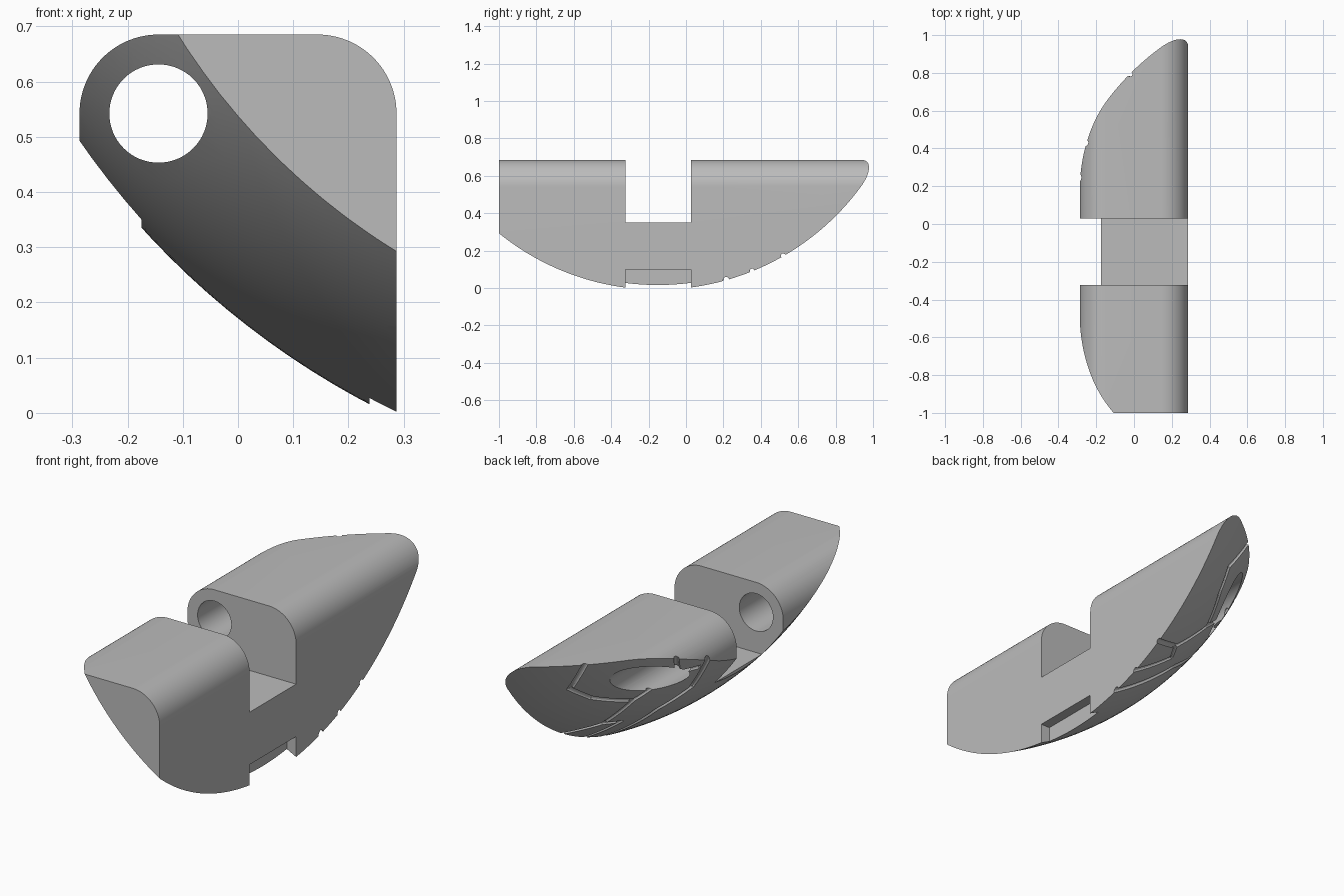
import bpy
import bmesh
import math
from mathutils import Matrix, Vector

cube = bpy.data.objects.get("Cube")
if cube:
    bpy.data.objects.remove(cube, do_unlink=True)

HALF, TOP, ROUND = 0.287, 0.685, 0.143      # bar section
BALL, RADIUS = Vector((0.932, -0.151, 1.338)), 1.4935   # curved underside
SLOT = (-0.323, 0.028)                      # slot extent along the bar

grey = bpy.data.materials.new("neutral_grey")
grey.use_nodes = True
colour = (0.5, 0.5, 0.5, 1)
grey.diffuse_color = colour
grey.node_tree.nodes["Principled BSDF"].inputs["Base Color"].default_value = colour


def from_bmesh(name, bm):
    bmesh.ops.recalc_face_normals(bm, faces=bm.faces[:])
    mesh = bpy.data.meshes.new(name)
    bm.to_mesh(mesh)
    bm.free()
    mesh.materials.append(grey)
    obj = bpy.data.objects.new(name, mesh)
    bpy.context.scene.collection.objects.link(obj)
    return obj


def box(name, low, high):
    low, high = Vector(low), Vector(high)
    bm = bmesh.new()
    place = Matrix.Translation((low + high) / 2) @ Matrix.Diagonal((*(high - low), 1))
    bmesh.ops.create_cube(bm, size=1, matrix=place)
    return from_bmesh(name, bm)


def prism(bm, rings):
    """Closed solid through matching rings of points."""
    rings = [[bm.verts.new(p) for p in ring] for ring in rings]
    for a, b in zip(rings, rings[1:]):
        for i in range(len(a)):
            j = (i + 1) % len(a)
            bm.faces.new((a[i], a[j], b[j], b[i]))
    bm.faces.new(rings[0][::-1])
    bm.faces.new(rings[-1])


def cut(target, tool, operation="DIFFERENCE"):
    mod = target.modifiers.new(tool.name, "BOOLEAN")
    mod.object, mod.operation, mod.solver = tool, operation, "EXACT"
    bpy.context.view_layer.update()
    with bpy.context.temp_override(object=target, active_object=target):
        bpy.ops.object.modifier_apply(modifier=mod.name)
    bpy.data.objects.remove(tool, do_unlink=True)


def on_ball(x, y):
    dx, dy = x - BALL.x, y - BALL.y
    return Vector((x, y, BALL.z - math.sqrt(RADIUS**2 - dx * dx - dy * dy)))


def groove_leg(name, start, end, radius):
    """Round tube hugging the ball between two (x, y) points."""
    a, b = on_ball(*start), on_ball(*end)
    along = (b - a).normalized()
    inward = (BALL - (a + b) / 2).normalized()
    side = along.cross(inward)
    a, b = a - along * radius * 0.6, b + along * radius * 0.6
    rings = []
    for step in range(7):
        p = a.lerp(b, step / 6)
        p = BALL + (p - BALL).normalized() * RADIUS
        angles = [math.tau * k / 12 for k in range(12)]
        rings.append([p + (side * math.cos(t) + inward * math.sin(t)) * radius
                      for t in angles])
    bm = bmesh.new()
    prism(bm, rings)
    return from_bmesh(name, bm)


# Bar with two rounded top edges
profile = [(-HALF, -0.1), (HALF, -0.1)]
for side, start in ((1, 0), (-1, math.pi / 2)):
    for i in range(25):
        a = start + math.pi / 2 * i / 24
        profile.append((side * (HALF - ROUND) + ROUND * math.cos(a),
                        TOP - ROUND + ROUND * math.sin(a)))
bm = bmesh.new()
prism(bm, [[(x, y, z) for x, z in profile] for y in (-1, 1)])
body = from_bmesh("curved_block", bm)

# Spherical underside
bm = bmesh.new()
bmesh.ops.create_uvsphere(bm, u_segments=200, v_segments=100, radius=RADIUS,
                          matrix=Matrix.Translation(BALL))
cut(body, from_bmesh("underside_ball", bm), "INTERSECT")

# Lengthwise hole, concentric with the rounded edge
bm = bmesh.new()
turn = Matrix.Translation((ROUND - HALF, 0, TOP - ROUND)) @ Matrix.Rotation(math.pi / 2, 4, "X")
bmesh.ops.create_cone(bm, cap_ends=True, segments=64, radius1=0.089, radius2=0.089,
                      depth=3, matrix=turn)
cut(body, from_bmesh("hole", bm))

# Strap slots: across the top, down the outer side and under the inner edge
cut(body, box("top_slot", (-1, SLOT[0], 0.35), (1, SLOT[1], 1)))
cut(body, box("side_slot", (-1, SLOT[0], -1), (-0.1745, SLOT[1], 0.6)))
cut(body, box("lower_slot", (0.238, SLOT[0], -1), (1, SLOT[1], 0.1)))

# Grooves on the curved face
grooves = [
    ("tip_groove", [(-0.06, 0.8), (0.073, 0.77), (0.036, 0.66),
                    (-0.048, 0.47), (-0.128, 0.44)], 0.013),
    ("long_groove", [(-0.3, 0.25), (-0.169, 0.2), (-0.025, 0.26), (0.31, 0.21)], 0.016),
    ("branch_groove", [(-0.048, 0.47), (0.126, 0.45), (0.31, 0.53)], 0.013),
    ("hook_groove", [(0.126, 0.45), (0.085, 0.37), (0.31, 0.35)], 0.013),
    ("short_groove", [(-0.265, 0.45), (-0.219, 0.38)], 0.013),
    ("cross_groove", [(-0.2, 0.41), (-0.256, 0.27)], 0.013),
]
for name, points, radius in grooves:
    for start, end in zip(points, points[1:]):
        cut(body, groove_leg(name, start, end, radius))

# Finish
bpy.ops.object.select_all(action="DESELECT")
body.select_set(True)
bpy.context.view_layer.objects.active = body
bpy.ops.object.shade_smooth_by_angle(angle=math.radians(30))
